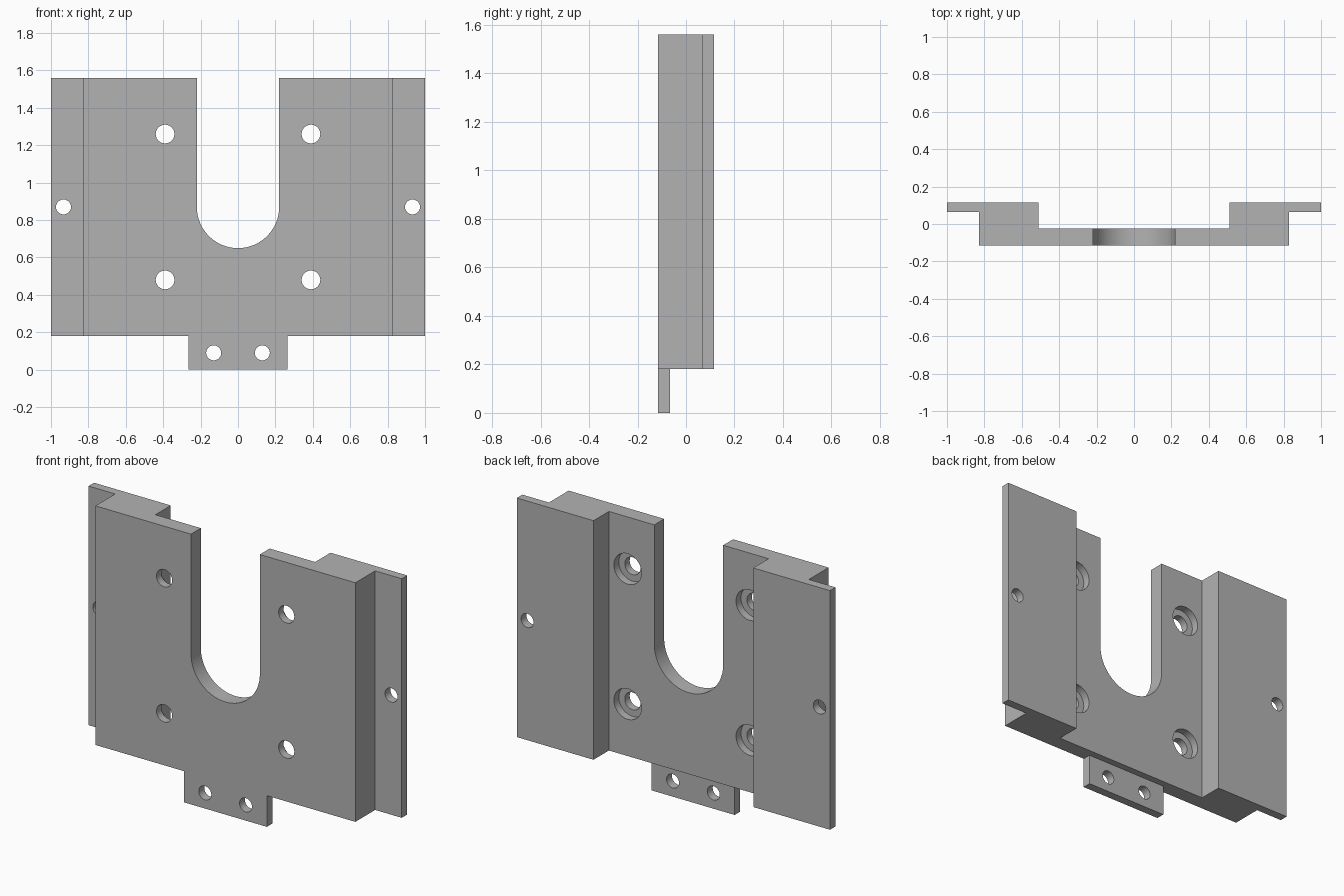
import bpy
import bmesh
import math
from mathutils import Vector

cube = bpy.data.objects.get("Cube")
if cube:
    bpy.data.objects.remove(cube, do_unlink=True)

grey = bpy.data.materials.new("plain grey")
grey.use_nodes = True
colour = (0.45, 0.45, 0.45, 1)
grey.diffuse_color = colour
grey.node_tree.nodes["Principled BSDF"].inputs["Base Color"].default_value = colour

FRONT, BACK = -0.115, 0.115
WEB_BACK, TAB_BACK, FLANGE_FRONT = -0.025, -0.065, 0.065
BOTTOM, TOP = 0.18, 1.56


def prism(name, outline, offset):
    """Extrude a flat outline of 3D points along an offset."""
    bm = bmesh.new()
    face = bm.faces.new([bm.verts.new(p) for p in outline])
    new = bmesh.ops.extrude_face_region(bm, geom=[face])["geom"]
    verts = [v for v in new if isinstance(v, bmesh.types.BMVert)]
    bmesh.ops.translate(bm, verts=verts, vec=Vector(offset))
    bmesh.ops.recalc_face_normals(bm, faces=bm.faces)
    mesh = bpy.data.meshes.new(name)
    bm.to_mesh(mesh)
    bm.free()
    mesh.materials.append(grey)
    obj = bpy.data.objects.new(name, mesh)
    bpy.context.collection.objects.link(obj)
    return obj


def combine(target, tool, operation):
    """Apply a boolean, then discard the tool."""
    mod = target.modifiers.new("boolean", "BOOLEAN")
    mod.operation, mod.solver, mod.object = operation, "EXACT", tool
    bpy.context.view_layer.objects.active = target
    bpy.ops.object.modifier_apply(modifier=mod.name)
    bpy.data.objects.remove(tool, do_unlink=True)


def drill(x, z, radius, y0=-0.3, y1=0.3, sides=48):
    angles = [math.tau * i / sides for i in range(sides)]
    ring = [(x + radius * math.cos(a), y0, z + radius * math.sin(a)) for a in angles]
    combine(plate, prism("hole_cutter", ring, (0, y1 - y0, 0)), "DIFFERENCE")


# Body: stepped cross-section with thick rails and thin side flanges
half = [(0.83, FRONT), (0.83, FLANGE_FRONT), (1, FLANGE_FRONT),
        (1, BACK), (0.51, BACK), (0.51, WEB_BACK)]
section = half + [(-x, y) for x, y in reversed(half)]
plate = prism("mounting_plate", [(x, y, BOTTOM) for x, y in section],
              (0, 0, TOP - BOTTOM))

# Bottom tab, overlapping into the web
tab = prism("bottom_tab", [(x, FRONT, z) for x, z in
            [(-0.265, 0), (0.265, 0), (0.265, 0.25), (-0.265, 0.25)]],
            (0, TAB_BACK - FRONT, 0))
combine(plate, tab, "UNION")

# U-shaped slot open at the top
r, centre = 0.22, 0.87
arc = [math.pi + math.pi * i / 40 for i in range(41)]
slot = [(r * math.cos(a), -0.3, centre + r * math.sin(a)) for a in arc]
slot += [(r, -0.3, TOP + 0.2), (-r, -0.3, TOP + 0.2)]
combine(plate, prism("slot_cutter", slot, (0, 0.6, 0)), "DIFFERENCE")

# Counterbored web holes, flange holes and tab holes
for side in (-1, 1):
    for z in (0.48, 1.26):
        drill(side * 0.39, z, 0.05)
        drill(side * 0.39, z, 0.088, WEB_BACK - 0.045, 0.05)
    drill(side * 0.933, centre, 0.04)
    drill(side * 0.13, 0.09, 0.04)

# Merge coplanar faces and shade the curved walls smoothly
bm = bmesh.new()
bm.from_mesh(plate.data)
bmesh.ops.remove_doubles(bm, verts=bm.verts, dist=0.0001)
bmesh.ops.dissolve_limit(bm, angle_limit=0.01, verts=bm.verts, edges=bm.edges)
bmesh.ops.triangulate(bm, faces=[f for f in bm.faces if len(f.verts) > 4])
bm.to_mesh(plate.data)
bm.free()

bpy.ops.object.select_all(action="DESELECT")
plate.select_set(True)
bpy.context.view_layer.objects.active = plate
bpy.ops.object.shade_smooth_by_angle(angle=math.radians(30))
